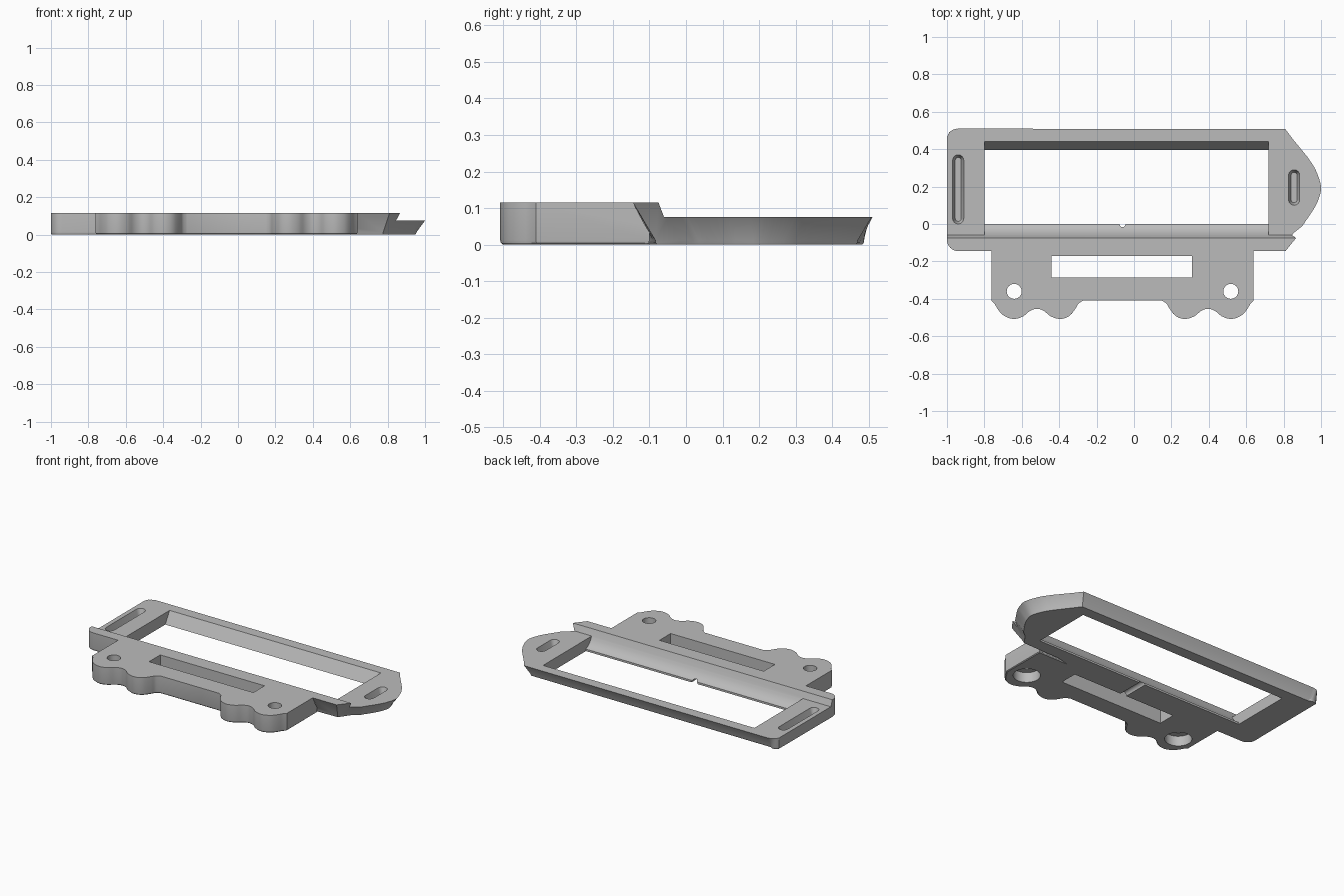
import bpy, bmesh
from math import sin, cos, pi, radians
from mathutils import Vector

if "Cube" in bpy.data.objects:
    bpy.data.objects.remove(bpy.data.objects["Cube"], do_unlink=True)

TOP, DECK, SLOPE, FILLET = 0.115, 0.075, 0.53, 0.012

grey = bpy.data.materials.new("plain grey")
grey.use_nodes = True
grey.diffuse_color = (0.5, 0.5, 0.5, 1)
grey.node_tree.nodes["Principled BSDF"].inputs["Base Color"].default_value = (0.5, 0.5, 0.5, 1)


def arc(cx, cy, r, start, end, n=8):
    angles = [radians(start + (end - start) * i / n) for i in range(n + 1)]
    return [Vector((cx + r * cos(a), cy + r * sin(a))) for a in angles]


def smooth_path(ctrl, n=4):
    """Rounded curve through the control points."""
    p = [Vector(c) for c in ctrl]
    p = [p[0] * 2 - p[1]] + p + [p[-1] * 2 - p[-2]]
    out = []
    for a, b, c, d in zip(p, p[1:], p[2:], p[3:]):
        for i in range(n):
            t = i / n
            out.append(0.5 * (2 * b + (c - a) * t + (2 * a - 5 * b + 4 * c - d) * t ** 2
                              + (3 * b - a - 3 * c + d) * t ** 3))
    return out + [p[-2]]


def inset(pts, dist, weight=lambda n, mid: 1):
    """Move each edge of a counter-clockwise outline inwards."""
    edges = []
    for a, b in zip(pts, pts[1:] + pts[:1]):
        d = (b - a).normalized()
        n = Vector((d.y, -d.x))
        edges.append((n, weight(n, (a + b) / 2)))
    out = []
    for i, p in enumerate(pts):
        (n1, w1), (n2, w2) = edges[i - 1], edges[i]
        out.append(p - (n1 * w1 + n2 * w2) * dist / (1 + n1.dot(n2)))
    return out


def loft(name, rings):
    """Closed solid through rings of 3D points with equal counts."""
    bm = bmesh.new()
    loops = [[bm.verts.new(p) for p in ring] for ring in rings]
    bm.faces.new(loops[0])
    bm.faces.new(loops[-1])
    for lo, hi in zip(loops, loops[1:]):
        for i in range(len(lo)):
            bm.faces.new((lo[i - 1], lo[i], hi[i], hi[i - 1]))
    bmesh.ops.recalc_face_normals(bm, faces=bm.faces)
    mesh = bpy.data.meshes.new(name)
    bm.to_mesh(mesh)
    bm.free()
    obj = bpy.data.objects.new(name, mesh)
    bpy.context.collection.objects.link(obj)
    mesh.materials.append(grey)
    return obj


def level(pts, z):
    return [(p[0], p[1], z) for p in pts]


def prism_z(name, pts, z0, z1):
    return loft(name, [level(pts, z0), level(pts, z1)])


def prism_x(name, section, x0, x1):
    return loft(name, [[(x, y, z) for y, z in section] for x in (x0, x1)])


def combine(target, other, operation):
    mod = target.modifiers.new(operation, 'BOOLEAN')
    mod.operation, mod.solver, mod.object = operation, 'EXACT', other
    bpy.context.view_layer.objects.active = target
    bpy.ops.object.modifier_apply(modifier=mod.name)
    bpy.data.objects.remove(other, do_unlink=True)


# Frame body: upright left end, undercut back edge and rounded nose
nose = smooth_path([(0.95, 0.375), (0.998, 0.30), (1.03, 0.2), (1.013, 0.12),
                    (0.982, 0.06), (0.92, -0.03)])[::-1]
outline = (arc(-0.94, -0.085, 0.06, 180, 270)
           + [Vector((x, -0.145)) for x in (0.3, 0.4, 0.5, 0.81)]
           + [Vector((0.872, -0.068))] + nose + [Vector((0.822, 0.531))]
           + arc(-0.94, 0.471, 0.06, 90, 180))


def undercut(n, mid):
    if n.x > 0.01:
        return 1 + 0.4 * n.x
    if n.y > 0:
        return n.y
    return 1 if mid.x > 0.4 else 0


low = inset(outline, SLOPE * (TOP - FILLET), undercut)
frame = loft("holder_frame", [level(inset(low, FILLET * 0.4), 0),
                              level(inset(low, FILLET * 0.1), FILLET * 0.4),
                              level(low, FILLET), level(outline, TOP)])

# Front mounting tab with scalloped lugs, symmetric about its own centre
MID = -0.0615
lug = smooth_path([(0.685, -0.425), (0.66, -0.465), (0.63, -0.493), (0.58, -0.508),
                   (0.53, -0.493), (0.495, -0.465), (0.457, -0.453), (0.42, -0.465),
                   (0.385, -0.493), (0.335, -0.508), (0.285, -0.493), (0.25, -0.45),
                   (0.235, -0.425), (0.21, -0.41)], 3)
half = [Vector((0.70, -0.1)), Vector((0.70, -0.41))] + lug
tab_outline = ([Vector((MID - p.x, p.y)) for p in half]
               + [Vector((MID + p.x, p.y)) for p in reversed(half)])
tab = loft("mounting_tab", [level(inset(tab_outline, FILLET * 0.6), 0),
                            level(inset(tab_outline, FILLET * 0.15), FILLET * 0.4),
                            level(tab_outline, FILLET), level(tab_outline, TOP)])
combine(frame, tab, 'UNION')

# Lower deck behind the raised front strip
deck = [(-0.0769, 0.12), (-0.06, DECK), (0.8, DECK), (0.8, 0.2), (-0.0769, 0.2)]
combine(frame, prism_x("deck_cutter", deck, -1.2, 1.2), 'DIFFERENCE')

# Window with a hollow-curved front lip and a sloping back edge
lip = [tuple(p) for p in smooth_path([(-0.06, DECK), (-0.045, 0.049), (-0.025, 0.027), (0, 0.013)])]
window = [(-0.0769, 0.12)] + lip + [(0, -0.05), (0.365, -0.05), (0.395, 0), (0.44, DECK), (0.467, 0.12)]
combine(frame, prism_x("window_cutter", window, -0.8, 0.72), 'DIFFERENCE')

# Slot through the tab
slot = [(-0.285, -0.1), (-0.17, -0.1), (-0.17, 0.2), (-0.285, 0.2)]
combine(frame, prism_x("slot_cutter", slot, -0.44, 0.31), 'DIFFERENCE')

# Screw holes, counterbored from below
for side in (-1, 1):
    x = MID + side * 0.579
    for r, z0, z1 in ((0.04, -0.1, 0.2), (0.08, -0.1, 0.065)):
        circle = arc(x, -0.36, r, 0, 360, 32)[:-1]
        combine(frame, prism_z("screw_cutter", circle, z0, z1), 'DIFFERENCE')

# Blind tapered strap slots at both ends


def stadium(x, y0, y1, r):
    return arc(x, y1 - 0.03, r, 0, 180) + arc(x, y0 + 0.03, r, 180, 360)


for x, y0, y1 in ((-0.94, 0.0, 0.37), (0.856, 0.1, 0.29)):
    rings = [level(stadium(x, y0, y1, r), z) for r, z in ((0.016, 0.03), (0.03, DECK), (0.033, 0.085))]
    combine(frame, loft("strap_slot_cutter", rings), 'DIFFERENCE')

# Cable channel under the front strip, opening as a notch in the lip
circle = arc(MID, 0, 0.022, 0, 360, 20)[:-1]
channel = loft("channel_cutter", [[(p.x, y, p.y) for p in circle] for y in (-0.22, 0.03)])
combine(frame, channel, 'DIFFERENCE')

# Smooth curved walls, keep hard edges
bpy.ops.object.select_all(action='DESELECT')
frame.select_set(True)
bpy.context.view_layer.objects.active = frame
bpy.ops.object.shade_smooth_by_angle(angle=radians(30))
